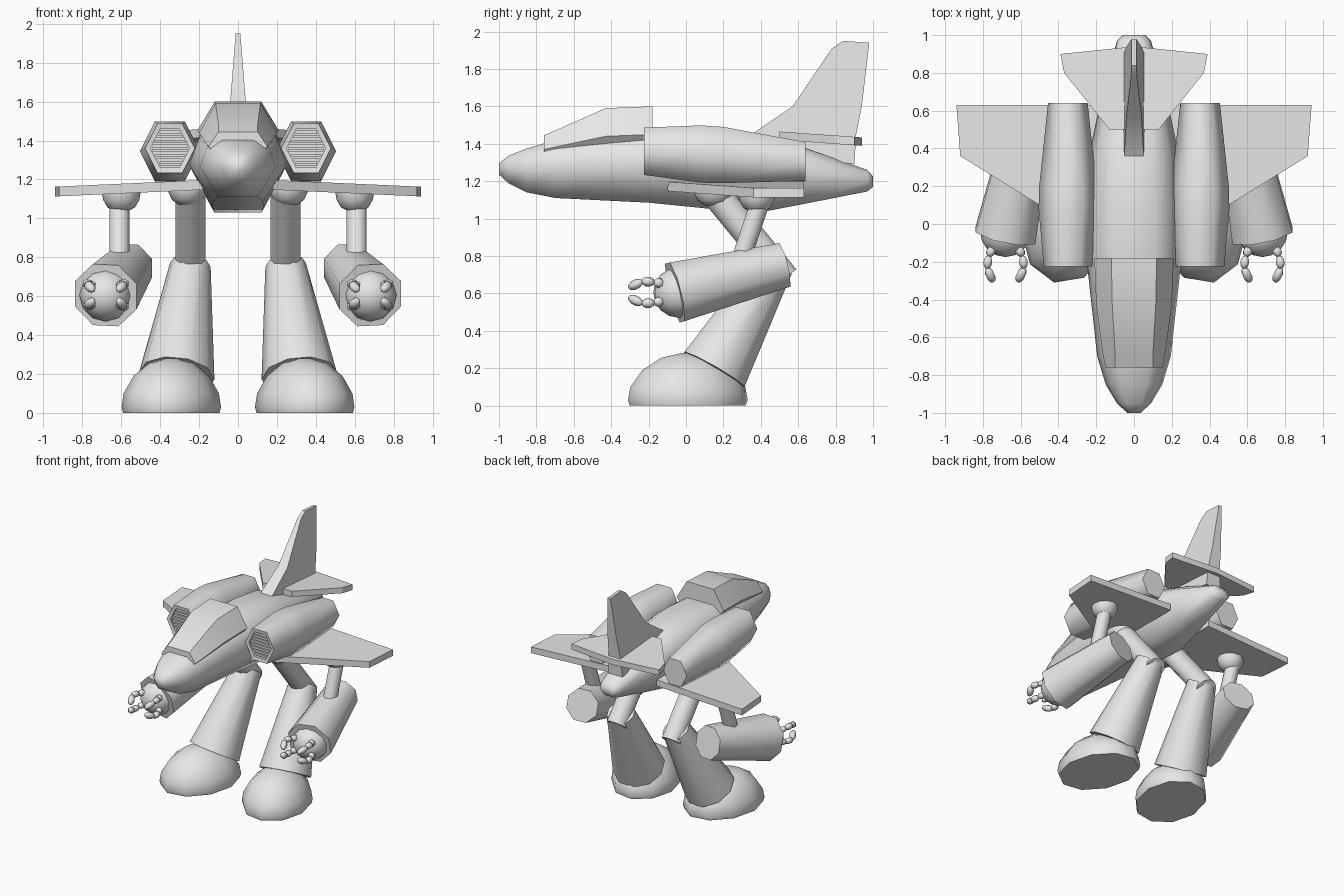
import bpy, math
from math import cos, sin, pi, radians
from mathutils import Vector

cube = bpy.data.objects.get("Cube")
if cube:
    bpy.data.objects.remove(cube, do_unlink=True)

grey = bpy.data.materials.new("plain_grey")
grey.use_nodes = True
grey.diffuse_color = (0.8, 0.8, 0.8, 1)
grey.node_tree.nodes["Principled BSDF"].inputs["Base Color"].default_value = (0.8, 0.8, 0.8, 1)


def finish(ob, name, angle):
    """Name, colour and shade an object."""
    ob.name = name
    ob.data.materials.clear()
    ob.data.materials.append(grey)
    bpy.ops.object.select_all(action='DESELECT')
    ob.select_set(True)
    bpy.context.view_layer.objects.active = ob
    bpy.ops.object.mode_set(mode='EDIT')
    bpy.ops.mesh.select_all(action='SELECT')
    bpy.ops.mesh.normals_make_consistent(inside=False)
    bpy.ops.object.mode_set(mode='OBJECT')
    bpy.ops.object.shade_smooth_by_angle(angle=radians(angle))
    return ob


def loft(name, rings, angle=65):
    """Skin a row of equal-length rings and cap both ends."""
    n = len(rings[0])
    verts = [p for ring in rings for p in ring]
    faces = [(r * n + i, r * n + (i + 1) % n, (r + 1) * n + (i + 1) % n, (r + 1) * n + i)
             for r in range(len(rings) - 1) for i in range(n)]
    faces += [tuple(range(n)), tuple(range(len(verts) - n, len(verts)))]
    mesh = bpy.data.meshes.new(name)
    mesh.from_pydata(verts, [], faces)
    ob = bpy.data.objects.new(name, mesh)
    bpy.context.collection.objects.link(ob)
    return finish(ob, name, angle)


def tube(name, a, b, ra, rb, n=8):
    """Straight tapered limb from a to b."""
    a, b = Vector(a), Vector(b)
    d = (b - a).normalized()
    u = d.cross(Vector((1, 0, 0))).normalized()
    v = d.cross(u)
    return loft(name, [[c + r * (cos(t) * u + sin(t) * v)
                        for t in ((i + 0.5) * 2 * pi / n for i in range(n))]
                       for c, r in ((a, ra), (b, rb))], 50)


def ball(name, at, size, seg, rings, direction=(0, -1, 0)):
    """Stretched low-poly sphere with its z axis along a direction."""
    rot = Vector(direction).to_track_quat('Z', 'Y').to_euler()
    bpy.ops.mesh.primitive_uv_sphere_add(segments=seg, ring_count=rings, radius=1,
                                         location=at, rotation=rot, scale=size)
    return finish(bpy.context.object, name, 65)


def dome(name, at, rx, ry, profile, n, turn=0):
    """Stack of ellipses turned about z, from (scale, height) pairs."""
    rings = []
    for k, h in profile:
        ring = []
        for i in range(n):
            t = 2 * pi * i / n
            x, y = rx * k * sin(t), -ry * k * cos(t)
            ring.append((at[0] + x * cos(turn) - y * sin(turn),
                         at[1] + x * sin(turn) + y * cos(turn), at[2] + h))
        rings.append(ring)
    return loft(name, rings, 65)


# Fuselage: half width, bottom and top along y
body = [(-1, .035, 1.235, 1.295), (-.95, .09, 1.19, 1.335), (-.85, .15, 1.14, 1.375),
        (-.7, .195, 1.11, 1.42), (-.2, .25, 1.085, 1.47), (.1, .25, 1.055, 1.49),
        (.38, .235, 1.03, 1.455), (.64, .18, 1.08, 1.375), (.97, .09, 1.145, 1.26),
        (1, .06, 1.17, 1.225)]
shape = [(.52, 0), (1, .5), (.8, .85), (.45, 1), (-.45, 1), (-.8, .85), (-1, .5), (-.52, 0)]
loft("fuselage", [[(w * a, y, lo + (hi - lo) * h) for a, h in shape] for y, w, lo, hi in body])

# Canopy: roof width and height, sill width and height along y
canopy = [(-.76, .1, 1.445, .15, 1.37), (-.69, .1, 1.475, .165, 1.385),
          (-.43, .115, 1.59, .2, 1.44), (-.18, .12, 1.6, .21, 1.45)]
loft("canopy", [[(-xs, y, zs), (-xr, y, zr), (xr, y, zr), (xs, y, zs),
                 (xs * .8, y, zs - .05), (-xs * .8, y, zs - .05)]
                for y, xr, zr, xs, zs in canopy], 30)

# Tail fin, thinner towards the tip
fin = [(.21, 1.39), (.35, 1.45), (.57, 1.6), (.78, 1.91), (.84, 1.95),
       (.98, 1.94), (.94, 1.6), (.91, 1.45), (.9, 1.29)]
loft("tail_fin", [[(s * (.012 + .08 * (1.95 - z)), y, z) for y, z in fin] for s in (-1, 1)], 25)

# Tailplane, sloping slightly down to the rear
plane = [(.13, .5), (.37, .8), (.39, .9), (0, .94), (-.39, .9), (-.37, .8), (-.13, .5)]
loft("tailplane", [[(x, y, 1.5 - .07 * y - d) for x, y in plane] for d in (0, .045)], 25)

for s, side in ((1, "left"), (-1, "right")):
    # Wing with drooping tip
    wing = [(.18, -.1), (.5, .1), (.92, .36), (.94, .63), (.18, .63)]
    loft(side + "_wing", [[(s * x, y, 1.205 - .045 * x - d) for x, y in wing]
                          for d in (0, .05)], 25)

    # Engine pod with a recessed intake
    pod = [(-.17, .1, 1.36), (-.22, .1, 1.36), (-.225, .128, 1.36), (.08, .155, 1.345),
           (.2, .152, 1.34), (.64, .105, 1.305)]
    loft(side + "_engine", [[(s * .35 + r * cos(i * pi / 3), y, z + r * 1.14 * sin(i * pi / 3))
                             for i in range(6)] for y, r, z in pod])

    # Intake slats
    for i in range(8):
        h = -.084 + i * .024
        half = .098 - abs(h) / 2
        loft(f"{side}_intake_slat_{i + 1}",
             [[(s * .35 + k * half, y, 1.36 + h + dz)
               for y, dz in ((-.21, -.008), (-.21, .008), (-.165, .008), (-.165, -.008))]
              for k in (-1, 1)], 25)

    # Hip, thigh, shin and foot
    cup = [(.45, -.07), (.8, -.045), (1, 0), (1, .02)]
    dome(side + "_hip", (s * .26, .15, 1.14), .1, .11, cup, 12)
    tube(side + "_thigh", (s * .245, .16, 1.13), (s * .245, .53, .68), .08, .08, 12)
    tube(side + "_shin", (s * .245, .48, .76), (s * .315, .15, .19), .105, .195, 10)
    sole = [(.97, 0), (1, .03), (.96, .1), (.76, .19), (.45, .255), (.12, .28)]
    dome(side + "_foot", (s * .343, .01, 0), .25, .33, sole, 10, s * radians(14))

    # Shoulder, upper arm and forearm
    shoulder = [(.3, -.1), (.7, -.08), (.93, -.04), (1, 0), (1, .025)]
    dome(side + "_shoulder", (s * .6, .38, 1.135), .1, .1, shoulder, 12)
    tube(side + "_upper_arm", (s * .61, .4, 1.1), (s * .61, .3, .8), .053, .053, 12)
    wrist = Vector((s * .68, -.06, .605))
    tube(side + "_forearm", (s * .56, .52, .75), wrist, .13, .175, 8)
    ball(side + "_hand", wrist + Vector((0, .02, 0)), (.135, .135, .135), 12, 8)

    # Four curled fingers of three joints each
    for f, (dx, dz) in enumerate(((-1, -1), (-1, 1), (1, -1), (1, 1))):
        path = [wrist + Vector((dx * a, y, dz * b)) for a, y, b in
                ((.065, -.06, .045), (.09, -.11, .055), (.098, -.175, .06), (.065, -.245, .025))]
        for j in range(3):
            p, q = path[j], path[j + 1]
            ball(f"{side}_finger_{f + 1}_joint_{j + 1}", (p + q) / 2,
                 (.027, .027, (q - p).length * .55), 6, 5, q - p)
